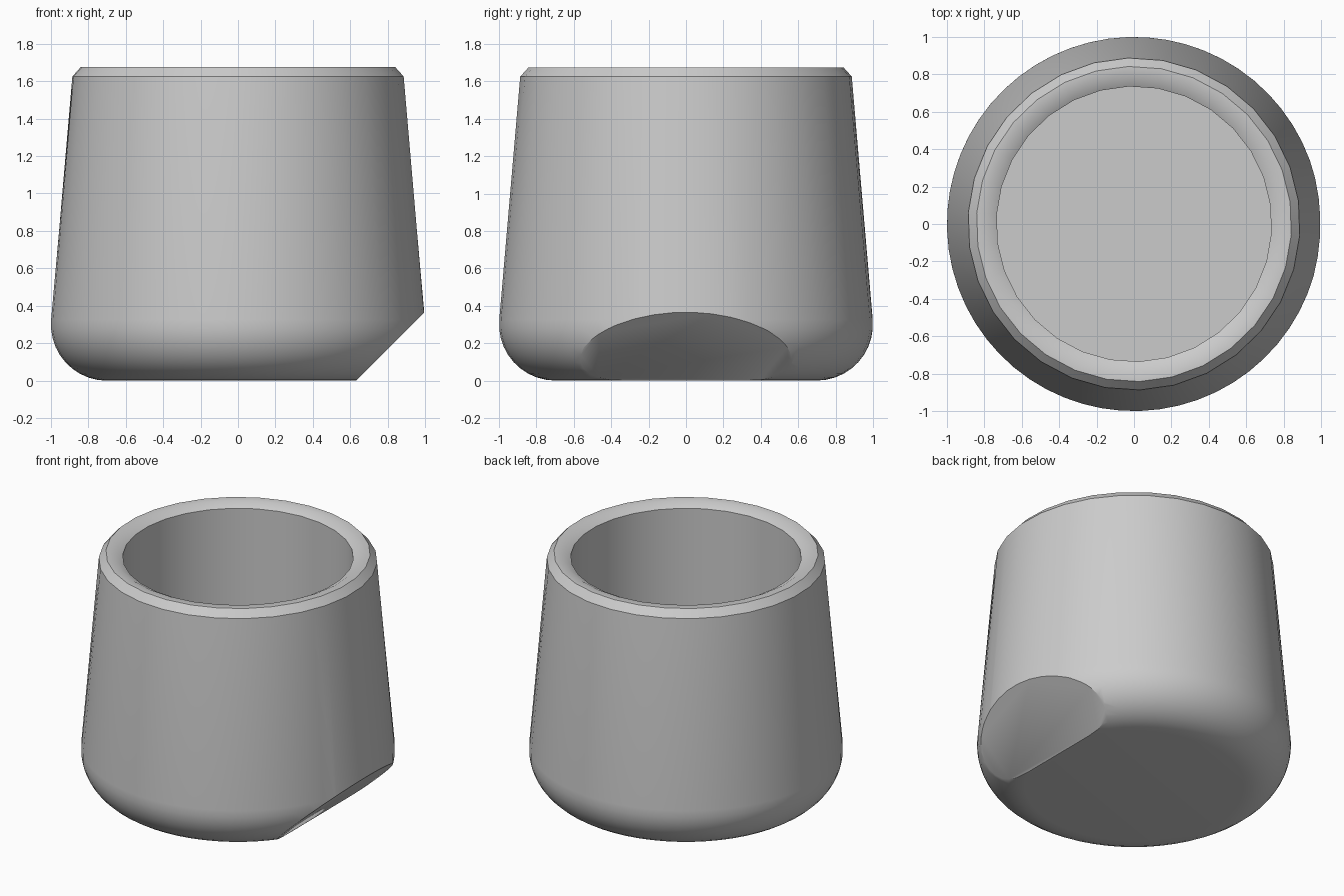
import bpy, bmesh, math
from mathutils import Vector

cube = bpy.data.objects.get("Cube")
if cube:
    bpy.data.objects.remove(cube, do_unlink=True)

SEGMENTS = 60
PHASE = math.radians(8)

grey = bpy.data.materials.new("light_grey")
grey.use_nodes = True
colour = (0.6, 0.6, 0.6, 1)
grey.diffuse_color = colour
grey.node_tree.nodes["Principled BSDF"].inputs["Base Color"].default_value = colour


def ring(bm, radius, z, coarse):
    """Circle of vertices; a coarse ring has half as many corners."""
    verts = []
    for i in range(SEGMENTS):
        a = PHASE + i * math.tau / SEGMENTS
        r = radius * math.cos(math.tau / SEGMENTS) if coarse and i % 2 else radius
        verts.append(bm.verts.new((r * math.cos(a), r * math.sin(a), z)))
    return verts


# Profile: rounded foot, then tapered wall, bevelled rim and cavity
FILLET, STEPS = 0.3, 10
profile = []
for i in range(STEPS + 1):
    a = math.radians(-90 + 95 * i / STEPS)
    profile.append((0.7 + FILLET * math.cos(a), FILLET + FILLET * math.sin(a), False))
profile += [(r, z, True) for r, z in
            [(0.887, 1.625), (0.842, 1.675), (0.79, 1.675), (0.735, 1.645), (0.735, 0.3)]]

# Cup body
bm = bmesh.new()
rings = [ring(bm, *p) for p in profile]
for low, high in zip(rings, rings[1:]):
    for i in range(SEGMENTS):
        j = (i + 1) % SEGMENTS
        bm.faces.new((low[i], low[j], high[j], high[i]))
bm.faces.new(rings[0][::-1])
bm.faces.new(rings[-1])

# Slanted flat cut across the lower left edge
cut = bmesh.ops.bisect_plane(
    bm, geom=bm.verts[:] + bm.edges[:] + bm.faces[:],
    plane_co=Vector((0.63, 0, 0)), plane_no=Vector((1, 0, -1)).normalized(),
    clear_outer=True)
edges = [e for e in cut["geom_cut"] if isinstance(e, bmesh.types.BMEdge)]
bmesh.ops.contextual_create(bm, geom=edges)
bmesh.ops.recalc_face_normals(bm, faces=bm.faces[:])

mesh = bpy.data.meshes.new("cup_body")
bm.to_mesh(mesh)
bm.free()
mesh.materials.append(grey)
cup = bpy.data.objects.new("cup_body", mesh)
bpy.context.collection.objects.link(cup)
bpy.ops.object.select_all(action="DESELECT")
cup.select_set(True)
bpy.context.view_layer.objects.active = cup
bpy.ops.object.shade_smooth_by_angle(angle=math.radians(30))
